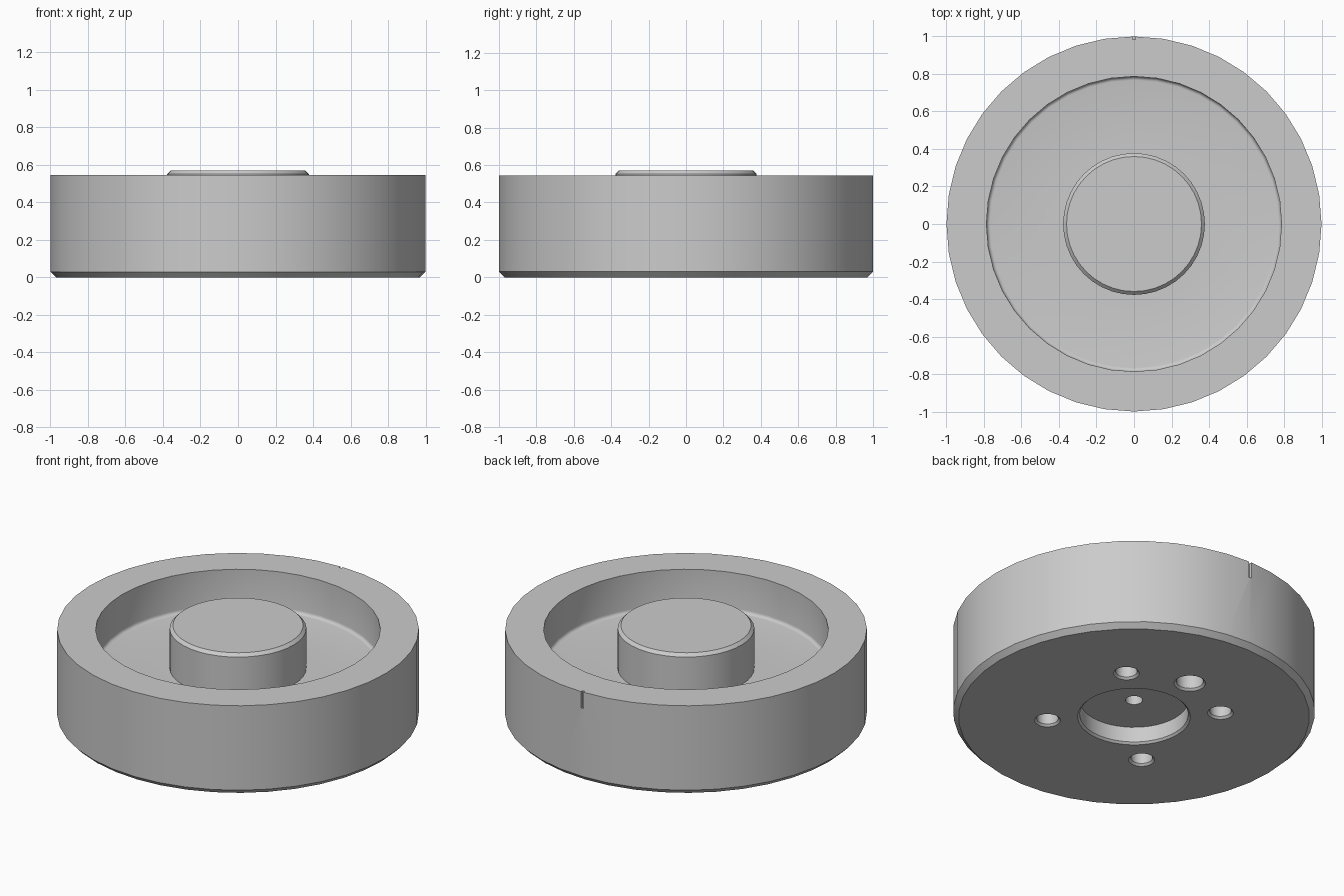
import bpy, bmesh
from math import sin, cos, pi, radians

default = bpy.data.objects.get("Cube")
if default:
    bpy.data.objects.remove(default, do_unlink=True)

grey = bpy.data.materials.new("machined grey")
grey.use_nodes = True
colour = (0.6, 0.6, 0.6, 1)
grey.diffuse_color = colour
grey.node_tree.nodes["Principled BSDF"].inputs["Base Color"].default_value = colour


def add_object(name, bm):
    bmesh.ops.recalc_face_normals(bm, faces=bm.faces)
    mesh = bpy.data.meshes.new(name)
    bm.to_mesh(mesh)
    bm.free()
    mesh.materials.append(grey)
    obj = bpy.data.objects.new(name, mesh)
    bpy.context.collection.objects.link(obj)
    return obj


def lathe(name, profile, sides, centre=(0, 0)):
    """Revolve (radius, z) points that start and end on the axis."""
    bm = bmesh.new()
    verts = [bm.verts.new((r, 0, z)) for r, z in profile]
    edges = [bm.edges.new(pair) for pair in zip(verts, verts[1:])]
    bmesh.ops.spin(bm, geom=verts + edges, cent=(0, 0, 0), axis=(0, 0, 1),
                   angle=2 * pi, steps=sides, use_merge=True)
    bmesh.ops.remove_doubles(bm, verts=bm.verts, dist=0.0005)
    bmesh.ops.translate(bm, verts=bm.verts, vec=(*centre, 0))
    return add_object(name, bm)


# Wheel body: blind bore below, chamfered rim, recess with filleted floor, hub
rim_top, floor, wall, fillet = 0.545, 0.31, 0.787, 0.02
profile = [(0, 0.3), (0.047, 0.3), (0.047, 0.105), (0.3, 0.105), (0.3, 0.012),
           (0.312, 0), (0.97, 0), (1, 0.03), (1, rim_top), (wall, rim_top)]
for i in range(5):
    a = i * pi / 8
    profile.append((wall - fillet * (1 - cos(a)), floor + fillet * (1 - sin(a))))
profile += [(0.378, floor), (0.378, 0.552), (0.36, 0.57), (0, 0.57)]
body = lathe("wheel_body", profile, 40)

# Countersunk blind holes around the bore, the rear one larger
cutters = []
for angle, r in ((45, 0.06), (90, 0.075), (135, 0.06), (225, 0.06), (315, 0.06)):
    centre = (0.48 * cos(radians(angle)), 0.48 * sin(radians(angle)))
    shape = [(0, -0.02), (r + 0.032, -0.02), (r, 0.012), (r, 0.2), (0, 0.2)]
    cutters.append(lathe("hole_cutter", shape, 24, centre))

# Small index notch at the rear of the rim
bm = bmesh.new()
bmesh.ops.create_cube(bm, size=1)
bmesh.ops.scale(bm, verts=bm.verts, vec=(0.016, 0.03, 0.2))
bmesh.ops.translate(bm, verts=bm.verts, vec=(0, 1, rim_top))
cutters.append(add_object("notch_cutter", bm))

bpy.ops.object.select_all(action="DESELECT")
body.select_set(True)
bpy.context.view_layer.objects.active = body
for cutter in cutters:
    cutter.hide_render = True
    cut = body.modifiers.new("cut", "BOOLEAN")
    cut.operation, cut.solver, cut.object = "DIFFERENCE", "EXACT", cutter
    bpy.ops.object.modifier_apply(modifier=cut.name)
    bpy.data.objects.remove(cutter, do_unlink=True)
bpy.ops.object.shade_smooth_by_angle(angle=radians(30))
